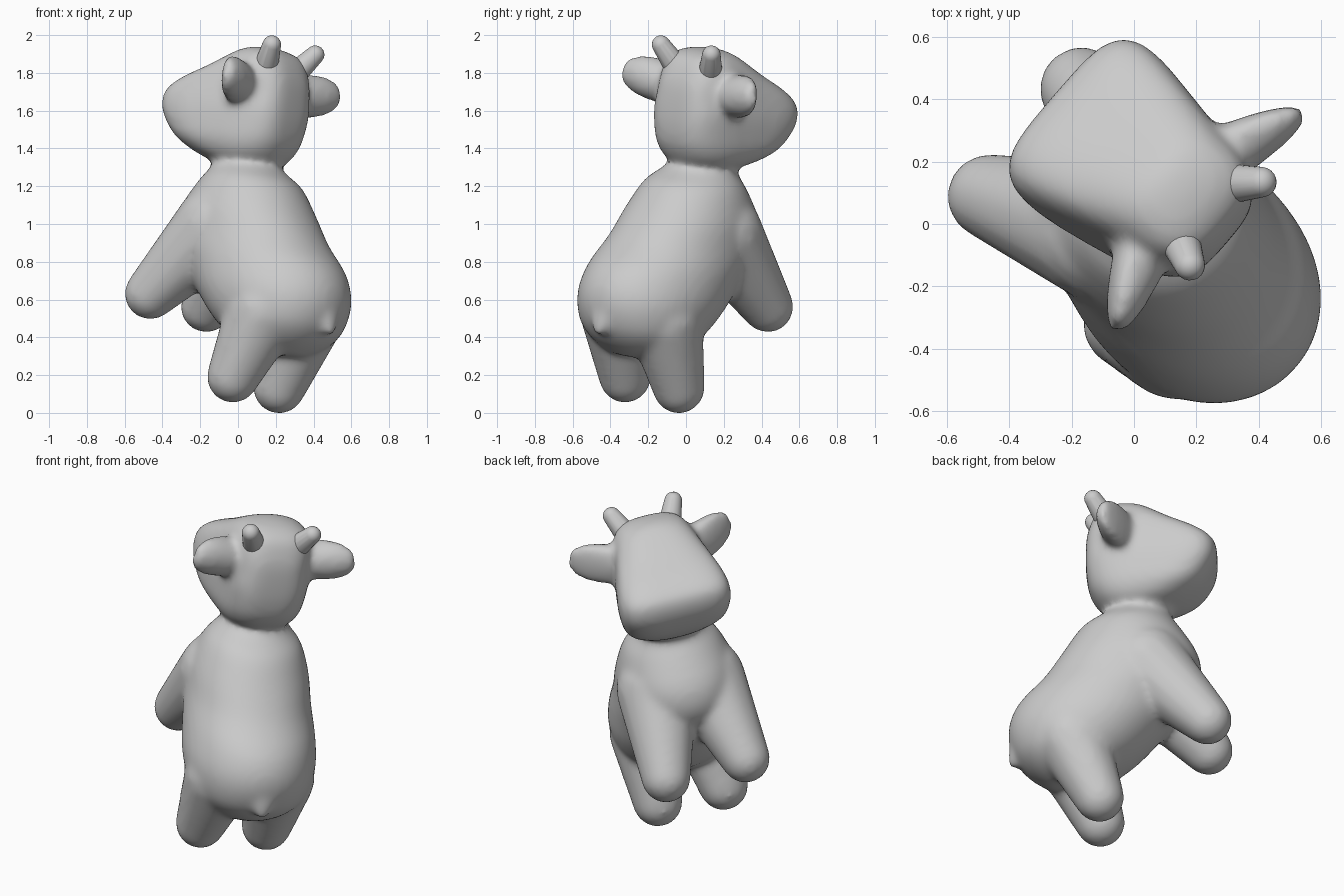
import bpy, bmesh, math
from mathutils import Matrix, Vector

if "Cube" in bpy.data.objects:
    bpy.data.objects.remove(bpy.data.objects["Cube"])

# The animal is modelled in its own frame: side, forward, up; then posed
L = Vector((0.645, 0.75, -0.15)).normalized()
F = Vector((-0.757, 0.652, 0.0)).normalized()
U = L.cross(F).normalized()
POSE = Matrix.Translation(L * -0.098) @ Matrix((L, F, U)).transposed().to_4x4()


def spline(rows, steps):
    """Catmull-Rom through rows of numbers."""
    out = []
    for i in range(len(rows) - 1):
        a, b = rows[max(i - 1, 0)], rows[i]
        c, d = rows[i + 1], rows[min(i + 2, len(rows) - 1)]
        for k in range(steps):
            t = k / steps
            out.append([0.5 * (2 * q + (r - p) * t + (2 * p - 5 * q + 4 * r - s) * t * t
                               + (3 * q - p - 3 * r + s) * t ** 3)
                        for p, q, r, s in zip(a, b, c, d)])
    return out + [list(rows[-1])]


def loft(bm, rings):
    loops = [[bm.verts.new(p) for p in ring] for ring in rings]
    n = len(loops[0])
    for a, b in zip(loops, loops[1:]):
        for i in range(n):
            bm.faces.new((a[i], a[(i + 1) % n], b[(i + 1) % n], b[i]))
    bm.faces.new(loops[0][::-1])
    bm.faces.new(loops[-1])


def capsule(bm, p1, r1, p2, r2, seg=20):
    """Tapered capsule: hull around two spheres."""
    tmp = bmesh.new()
    for p, r in ((p1, r1), (p2, r2)):
        for j in range(11):
            th = math.pi * j / 10
            for i in range(1 if j in (0, 10) else seg):
                ph = 2 * math.pi * i / seg
                tmp.verts.new(Vector(p) + r * Vector((math.sin(th) * math.cos(ph),
                                                      math.sin(th) * math.sin(ph), math.cos(th))))
    bmesh.ops.convex_hull(tmp, input=tmp.verts[:])
    loose = [v for v in tmp.verts if not v.link_faces]
    bmesh.ops.delete(tmp, geom=loose, context='VERTS')
    me = bpy.data.meshes.new("tmp")
    tmp.to_mesh(me)
    tmp.free()
    bm.from_mesh(me)
    bpy.data.meshes.remove(me)


def finish(bm, name):
    bmesh.ops.recalc_face_normals(bm, faces=bm.faces[:])
    me = bpy.data.meshes.new(name)
    bm.to_mesh(me)
    bm.free()
    for p in me.polygons:
        p.use_smooth = True
    ob = bpy.data.objects.new(name, me)
    bpy.context.collection.objects.link(ob)
    ob.matrix_world = POSE
    return ob


# Trunk and head sections: height, back, front, half width, squareness, front widening
SECTIONS = [
    (0.29, -0.46, -0.26, 0.12, 2, 0),
    (0.35, -0.57, -0.11, 0.24, 2, 0),
    (0.45, -0.66, 0.03, 0.33, 2, 0),
    (0.60, -0.697, 0.17, 0.37, 2, 0),
    (0.75, -0.65, 0.28, 0.365, 2, 0),
    (0.90, -0.51, 0.37, 0.345, 2.1, 0),
    (1.05, -0.405, 0.36, 0.325, 2.1, 0),
    (1.20, -0.305, 0.27, 0.27, 2, 0),
    (1.27, -0.21, 0.22, 0.21, 2, 0),
    (1.315, -0.165, 0.21, 0.18, 2, 0.02),
    (1.36, -0.20, 0.29, 0.225, 2.6, 0.12),
    (1.43, -0.24, 0.38, 0.265, 3.2, 0.22),
    (1.52, -0.26, 0.44, 0.28, 3.7, 0.25),
    (1.60, -0.265, 0.465, 0.285, 4, 0.25),
    (1.68, -0.265, 0.455, 0.275, 3.9, 0.25),
    (1.75, -0.26, 0.375, 0.255, 3.6, 0.2),
    (1.82, -0.24, 0.245, 0.23, 3, 0.08),
    (1.88, -0.21, 0.14, 0.195, 2.8, 0),
    (1.92, -0.15, 0.07, 0.14, 2.5, 0),
    (1.94, -0.07, 0.02, 0.05, 2, 0),
]
body = bmesh.new()
rings = []
for u, back, front, w, p, widen in spline(SECTIONS, 3):
    ring = []
    for i in range(48):
        c, s = math.cos(math.tau * i / 48), math.sin(math.tau * i / 48)
        x = math.copysign(abs(c) ** (2 / p), c) * w
        y = math.copysign(abs(s) ** (2 / p), s)
        ring.append((x * (1 + widen * y), (back + front) / 2 + y * (front - back) / 2, u))
    rings.append(ring)
loft(body, rings)

# Legs, left and right
for s in (-1, 1):
    capsule(body, (s * 0.14, 0.07, 0.96), 0.225, (s * 0.23, 0.41, 0.588), 0.137)
    capsule(body, (s * 0.165, -0.34, 0.51), 0.205, (s * 0.19, -0.19, 0.15), 0.139)

# Tail nub
capsule(body, (0, -0.56, 0.55), 0.13, (0, -0.665, 0.435), 0.036)

# Ears, flattened on the front and fused to the head
EAR = [(0, 0.09, 0.13), (0.3, 0.115, 0.13), (0.65, 0.112, 0.1),
       (0.87, 0.085, 0.065), (0.97, 0.055, 0.04), (1, 0.015, 0.01)]
for s in (-1, 1):
    a, b = Vector((s * 0.15, -0.05, 1.70)), Vector((s * 0.465, -0.178, 1.755))
    axis = (b - a).normalized()
    up = (Vector((0, 0, 1)) - axis * axis.z).normalized()
    fwd = up.cross(axis) * s
    rings = []
    for t, h, d in spline(EAR, 3):
        ring = []
        for i in range(24):
            c, q = math.cos(math.tau * i / 24), math.sin(math.tau * i / 24)
            depth = d * (q * 0.35 if q > 0 else q)
            ring.append(a.lerp(b, t) + up * c * h + fwd * (depth + d * 0.3))
        rings.append(ring)
    loft(body, rings)

# Fuse everything into one smooth skin
ob = finish(body, "body")
rm = ob.modifiers.new("fuse", 'REMESH')
rm.mode = 'VOXEL'
rm.voxel_size = 0.018
rm.use_smooth_shade = True
sm = ob.modifiers.new("soften", 'SMOOTH')
sm.factor = 0.5
sm.iterations = 14

# Horns
for s, side in ((-1, "left"), (1, "right")):
    horn = bmesh.new()
    capsule(horn, (s * 0.12, -0.145, 1.82), 0.065, (s * 0.178, -0.222, 1.93), 0.049)
    finish(horn, side + "_horn")
